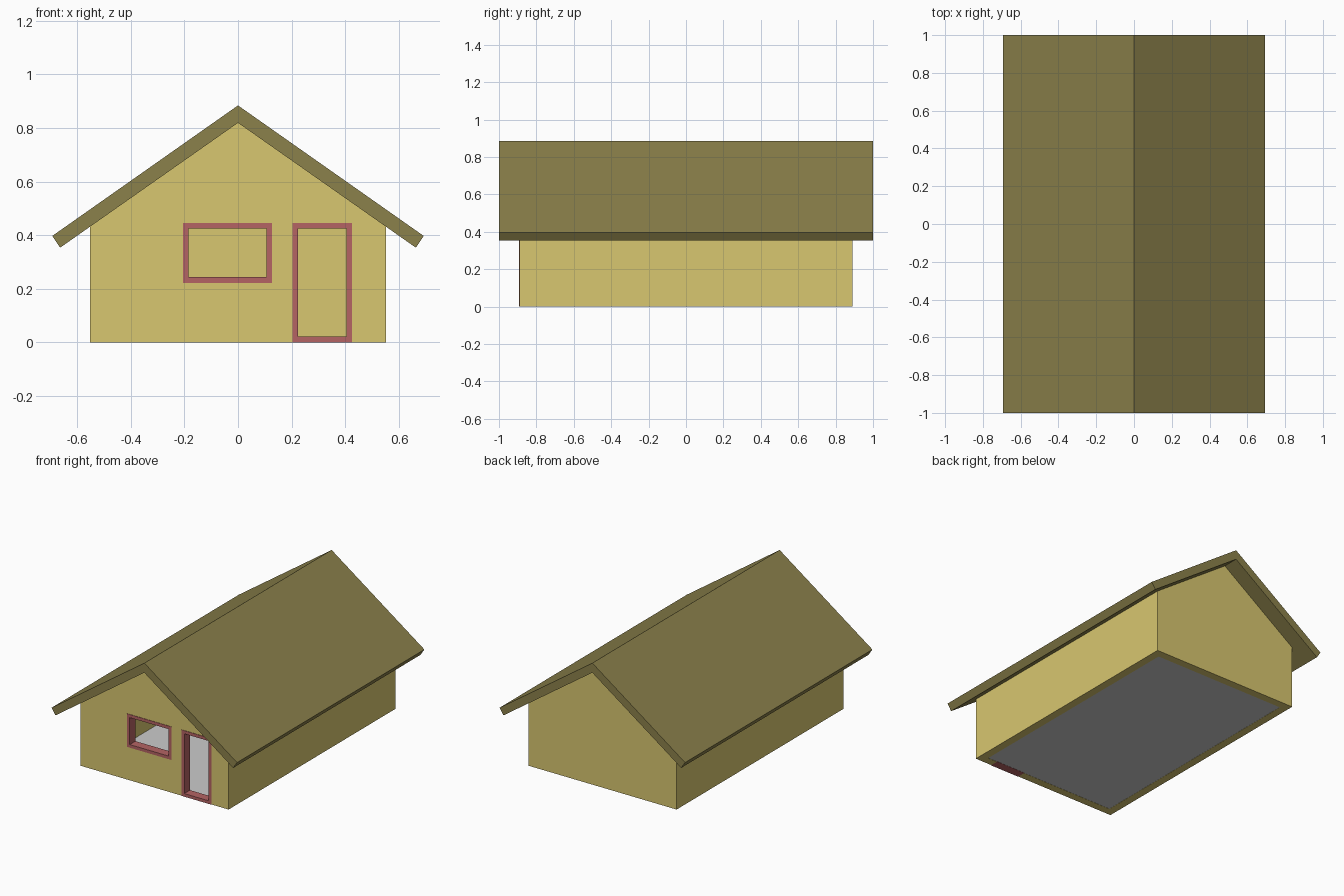
import bpy, bmesh

if "Cube" in bpy.data.objects:
    bpy.data.objects.remove(bpy.data.objects["Cube"])

WX, WY, T = 0.553, 0.89, 0.055      # wall half width, half length, thickness
EAVE, RIDGE = 0.431, 0.819          # wall heights


def material(name, rgb):
    m = bpy.data.materials.new(name)
    m.diffuse_color = (*rgb, 1)
    m.use_nodes = True
    m.node_tree.nodes["Principled BSDF"].inputs["Base Color"].default_value = m.diffuse_color
    return m


def finish(name, bm, mat=None):
    bmesh.ops.recalc_face_normals(bm, faces=bm.faces)
    me = bpy.data.meshes.new(name)
    bm.to_mesh(me)
    bm.free()
    if mat:
        me.materials.append(mat)
    ob = bpy.data.objects.new(name, me)
    bpy.context.collection.objects.link(ob)
    return ob


def prism(name, profile, y0, y1, mat=None):
    """Extrude an x-z outline along y."""
    bm = bmesh.new()
    face = bm.faces.new([bm.verts.new((x, y0, z)) for x, z in profile])
    ext = bmesh.ops.extrude_face_region(bm, geom=[face])["geom"]
    bmesh.ops.translate(bm, vec=(0, y1 - y0, 0),
                        verts=[v for v in ext if isinstance(v, bmesh.types.BMVert)])
    return finish(name, bm, mat)


def rect(x0, x1, z0, z1):
    return [(x0, z0), (x1, z0), (x1, z1), (x0, z1)]


def frame(name, box, w, y0, y1, mat):
    """Rectangular frame with mitred corners."""
    x0, x1, z0, z1 = box
    outer, inner = rect(*box), rect(x0 + w, x1 - w, z0 + w, z1 - w)
    bm = bmesh.new()
    rings = [[bm.verts.new((x, y, z)) for x, z in pts]
             for pts, y in ((outer, y0), (inner, y0), (inner, y1), (outer, y1))]
    for r in range(4):
        a, b = rings[r], rings[(r + 1) % 4]
        for i in range(4):
            j = (i + 1) % 4
            bm.faces.new((a[i], a[j], b[j], b[i]))
    return finish(name, bm, mat)


def cut(target, cutter):
    cutter.hide_render = True
    mod = target.modifiers.new("cut", "BOOLEAN")
    mod.operation, mod.solver, mod.object = "DIFFERENCE", "EXACT", cutter
    bpy.context.view_layer.objects.active = target
    bpy.ops.object.modifier_apply(modifier=mod.name)
    bpy.data.objects.remove(cutter)


wall_mat = material("wall_yellow", (0.69, 0.57, 0.16))
roof_mat = material("roof_olive", (0.26, 0.22, 0.07))
frame_mat = material("frame_red", (0.46, 0.127, 0.127))

# Hollow gabled walls, open under the roof
walls = prism("walls", [(-WX, 0), (WX, 0), (WX, EAVE), (0, RIDGE), (-WX, EAVE)],
              -WY, WY, wall_mat)
cut(walls, prism("room_cutter", rect(-WX + T, WX - T, -0.2, 1.2), -WY + T, WY - T))

# Window and door openings with their frames
WINDOW = (-0.205, 0.127, 0.222, 0.446)
DOOR = (0.203, 0.426, 0.0, 0.446)
for name, (x0, x1, z0, z1) in (("window_frame", WINDOW), ("door_frame", DOOR)):
    low = z0 if z0 > 0 else -0.1
    cut(walls, prism(name + "_cutter", rect(x0, x1, low, z1), -WY - 0.1, -WY + T + 0.05))
    frame(name, (x0, x1, z0, z1), 0.021, -WY - 0.003, -WY + T + 0.003, frame_mat)

# Bent roof slab, mirrored about the ridge
top = [(0.693, 0.397), (0, 0.884), (-0.693, 0.397)]
under = [(-0.664, 0.353), (0, RIDGE), (0.664, 0.353)]
prism("roof", top + under, -1, 1, roof_mat)

# Thin floor slab inside the walls
prism("floor", rect(-WX + T, WX - T, 0.001, 0.01), -WY + T, WY - T)
